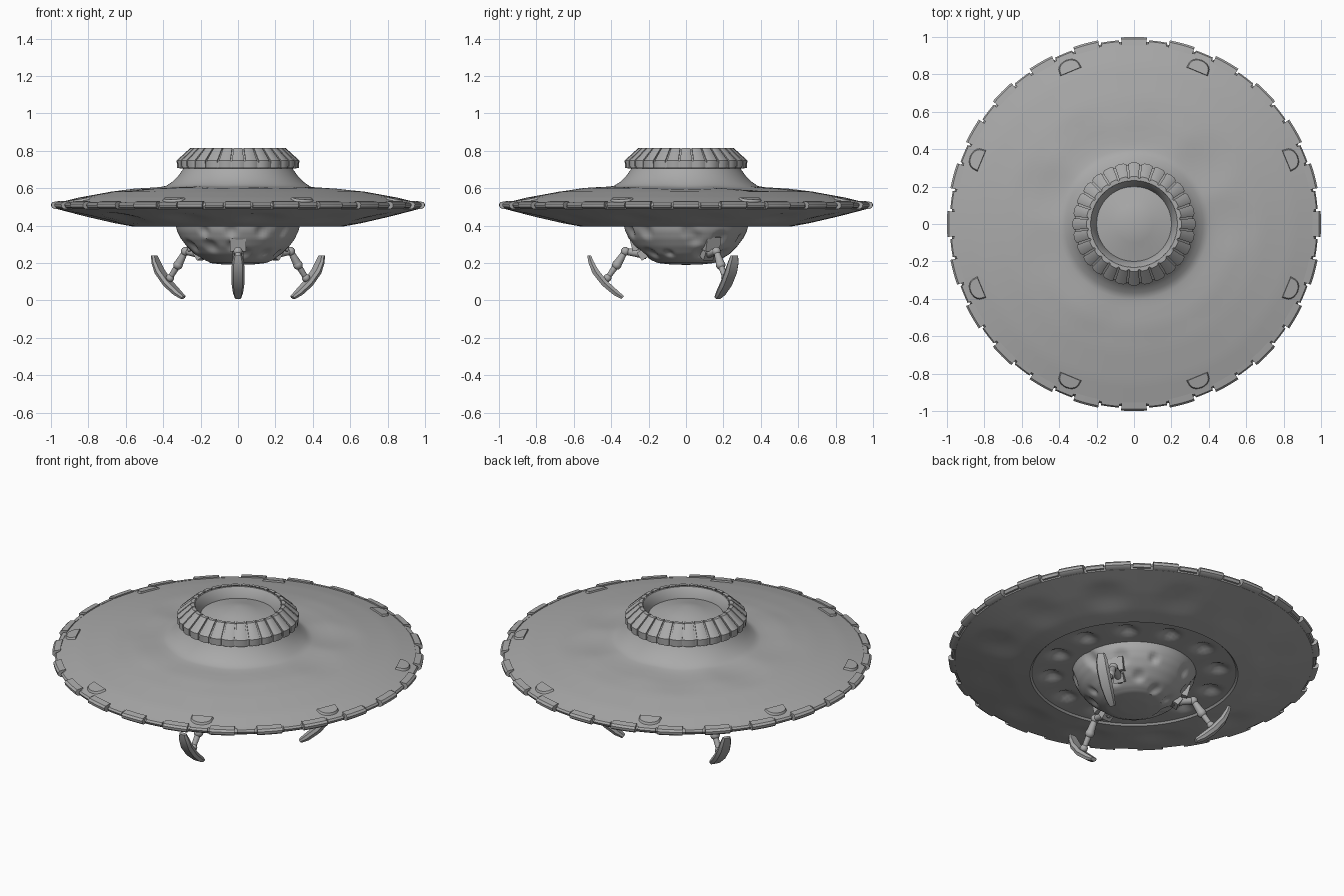
import bpy, bmesh, math, random
from mathutils import Vector, Matrix

cube = bpy.data.objects.get("Cube")
if cube:
    bpy.data.objects.remove(cube, do_unlink=True)

random.seed(4)
TAU = math.tau
metal = bpy.data.materials.new("grey metal")
metal.use_nodes = True
metal.diffuse_color = (0.4, 0.4, 0.4, 1)
metal.node_tree.nodes["Principled BSDF"].inputs["Base Color"].default_value = (0.4, 0.4, 0.4, 1)


def finish(name, bm, angle=35):
    bmesh.ops.remove_doubles(bm, verts=bm.verts, dist=1e-5)
    bmesh.ops.recalc_face_normals(bm, faces=bm.faces)
    mesh = bpy.data.meshes.new(name)
    bm.to_mesh(mesh)
    bm.free()
    obj = bpy.data.objects.new(name, mesh)
    bpy.context.collection.objects.link(obj)
    mesh.materials.append(metal)
    bpy.ops.object.select_all(action="DESELECT")
    obj.select_set(True)
    bpy.context.view_layer.objects.active = obj
    bpy.ops.object.shade_smooth_by_angle(angle=math.radians(angle))
    return obj


def polar(r, a, z):
    return Vector((r * math.cos(a), r * math.sin(a), z))


def refine(points, step):
    """Add points along a profile so dents have vertices to move."""
    out = [points[0]]
    for p, q in zip(points, points[1:]):
        n = max(1, math.ceil(math.dist(p, q) / step))
        out += [(p[0] + (q[0] - p[0]) * i / n, p[1] + (q[1] - p[1]) * i / n) for i in range(1, n + 1)]
    return out


def lathe(name, profile, segments=96, dents=(), angle=35):
    """Spin an (r, z) profile; each dent is (centre, radius, depth vector)."""
    bm = bmesh.new()
    rings = [[bm.verts.new(polar(r, TAU * i / segments, z)) for i in range(segments)] for r, z in profile]
    for low, high in zip(rings, rings[1:]):
        for i in range(segments):
            j = (i + 1) % segments
            bm.faces.new((low[i], low[j], high[j], high[i]))
    for v in bm.verts:
        start = v.co.copy()
        for centre, radius, push in dents:
            d = (start - centre).length / radius
            if d < 1:
                v.co += push * (1 - d * d) ** 2
    bmesh.ops.dissolve_degenerate(bm, dist=1e-5, edges=bm.edges)
    return finish(name, bm, angle)


def add_sector(bm, section, mid, span, steps=4, pinch=0.0):
    """Sweep a closed (r, z) section through an arc, with optional sunken ends."""
    rings = []
    for i in range(steps + 1):
        t = i / steps - 0.5
        drop = pinch if i in (0, steps) else 0
        rings.append([bm.verts.new(polar(r - drop, mid + span * t, z)) for r, z in section])
    n = len(section)
    for a, b in zip(rings, rings[1:]):
        for k in range(n):
            bm.faces.new((a[k], a[(k + 1) % n], b[(k + 1) % n], b[k]))
    bm.faces.new(rings[0])
    bm.faces.new(rings[-1])


# Saucer top with gentle uneven bulges
waves = [(polar(0.5, a, 0.6), 0.19, Vector((0, 0, random.uniform(-0.012, 0.007))))
         for a in [TAU * k / 9 for k in range(9)]]
top = [(0.975, 0.505), (0.965, 0.522), (0.85, 0.55), (0.68, 0.581), (0.55, 0.598), (0.42, 0.606),
       (0.385, 0.612), (0.35, 0.635), (0.32, 0.665), (0.295, 0.70), (0.28, 0.73)]
lathe("saucer_top", refine(top, 0.035), dents=waves)

# Saucer underside: wavy skirt and a ring of round hollows
hollows = [(polar(0.45, TAU * (k + 0.5) / 12, 0.405), 0.075, Vector((0, 0, 0.03))) for k in range(12)]
ripples = [(polar(0.77, TAU * (k + 0.3) / 12, 0.44), 0.15, Vector((0, 0, random.uniform(0.004, 0.018))))
           for k in range(12)]
under = [(0.975, 0.505), (0.965, 0.488), (0.8, 0.445), (0.66, 0.413), (0.56, 0.395), (0.55, 0.405), (0.32, 0.405)]
lathe("saucer_underside", refine(under, 0.025), 128, hollows + ripples)

# Belly bowl with scattered craters
bowl = [(0.335, 0.41), (0.325, 0.37), (0.305, 0.33), (0.275, 0.29), (0.235, 0.25), (0.185, 0.215),
        (0.15, 0.2), (0.08, 0.192), (0, 0.19)]
craters = []
for k in range(24):
    r, z = bowl[1 + k % 5]
    c = polar(r, k * 2.4 + random.uniform(-0.2, 0.2), z)
    inward = Vector((-c.x, -c.y, 0.1)).normalized()
    craters.append((c, random.uniform(0.035, 0.06), inward * 0.018))
lathe("belly_bowl", refine(bowl, 0.015), 128, craters)

# Collar body and the shallow cone inside it
collar = [(0.28, 0.705), (0.315, 0.708), (0.315, 0.745), (0.245, 0.808), (0.232, 0.808), (0.2, 0.76), (0.2, 0.735)]
lathe("collar", collar)
lathe("hatch_cone", [(0.205, 0.752), (0.1, 0.775), (0, 0.8)], 64, angle=20)

# Overlapping ribs around the collar
ribs = bmesh.new()
rib = [(0.305, 0.705), (0.326, 0.709), (0.328, 0.748), (0.255, 0.815), (0.235, 0.815), (0.3, 0.74)]
for k in range(28):
    add_sector(ribs, rib, TAU * k / 28, TAU / 28 * 0.86, pinch=0.006)
finish("collar_ribs", ribs, 25)

# Rim clamps, with slimmer strips between them
clamps, strips = bmesh.new(), bmesh.new()
clamp = [(0.955, 0.488), (0.985, 0.49), (0.998, 0.5), (1.0, 0.515), (0.99, 0.526), (0.955, 0.532)]
strip = [(0.955, 0.492), (0.978, 0.496), (0.985, 0.51), (0.978, 0.521), (0.955, 0.526)]
for k in range(24):
    add_sector(clamps, clamp, TAU * k / 24, 0.138)
    add_sector(strips, strip, TAU * (k + 0.5) / 24, 0.1)
finish("rim_clamps", clamps)
finish("rim_strips", strips)

# Eight low arched covers near the rim
covers = bmesh.new()
for k in range(8):
    a = TAU * (k + 0.5) / 8
    arch = [(-0.065, -0.025), (0.065, -0.025)] + [
        (0.062 * math.cos(t), 0.045 * math.sin(t)) for t in [math.pi * i / 10 for i in range(11)]]
    spin = Matrix.Rotation(a - math.pi / 2, 3, "Z")
    layers = []
    for size, lift in ((1, -0.01), (0.85, 0.008)):
        layers.append([covers.verts.new(spin @ Vector((x * size, 0.905 + y * size, 0.539 - 0.21 * y * size + lift)))
                       for x, y in arch])
    for i in range(len(arch)):
        j = (i + 1) % len(arch)
        covers.faces.new((layers[0][i], layers[0][j], layers[1][j], layers[1][i]))
    covers.faces.new(layers[1])
finish("rim_covers", covers)


# Landing legs, drawn in a plane where r points outward, then spun into place
def add_tube(bm, p, q, r1, r2, spin):
    a, b = Vector((p[0], 0, p[1])), Vector((q[0], 0, q[1]))
    turn = (b - a).to_track_quat("Z", "Y").to_matrix().to_4x4()
    bmesh.ops.create_cone(bm, cap_ends=True, segments=14, radius1=r1, radius2=r2, depth=(b - a).length,
                          matrix=spin @ Matrix.Translation((a + b) / 2) @ turn)


def add_ball(bm, p, r, spin):
    bmesh.ops.create_uvsphere(bm, u_segments=14, v_segments=8, radius=r,
                              matrix=spin @ Matrix.Translation((p[0], 0, p[1])))


def add_box(bm, p, size, tilt, spin):
    bmesh.ops.create_cube(bm, size=1, matrix=spin @ Matrix.Translation((p[0], 0, p[1]))
                          @ Matrix.Rotation(tilt, 4, "Y") @ Matrix.Diagonal((*size, 1)))


# Foot stations: r, z, half width, half thickness, direction angle of the thickness
foot_path = [(0.518, 0.24, 0.022, 0.010, 0.1), (0.508, 0.205, 0.032, 0.014, 0.3), (0.485, 0.155, 0.036, 0.018, 0.6),
             (0.435, 0.092, 0.035, 0.018, 0.85), (0.375, 0.04, 0.027, 0.016, 0.85), (0.338, 0.015, 0.018, 0.010, 0.8)]

for label, degrees in (("front", -90), ("left", 30), ("right", 150)):
    spin = Matrix.Rotation(math.radians(degrees), 4, "Z")
    arm = bmesh.new()
    hip, knee, mid, ankle = (0.21, 0.245), (0.325, 0.262), (0.37, 0.19), (0.42, 0.12)
    add_tube(arm, hip, knee, 0.025, 0.017, spin)
    add_tube(arm, knee, mid, 0.015, 0.024, spin)
    add_tube(arm, mid, ankle, 0.017, 0.014, spin)
    for joint, size in ((knee, 0.024), (mid, 0.026), (ankle, 0.022)):
        add_ball(arm, joint, size, spin)
    finish(label + "_leg", arm)

    mount = bmesh.new()
    add_box(mount, (0.27, 0.305), (0.05, 0.085, 0.075), 0.25, spin)
    add_box(mount, (0.225, 0.25), (0.06, 0.06, 0.05), 0.6, spin)
    finish(label + "_leg_mount", mount)

    foot = bmesh.new()
    rings = []
    for r, z, w, t, d in foot_path:
        out = Vector((math.cos(d), 0, -math.sin(d))) * t
        side = Vector((0, w, 0))
        c = Vector((r, 0, z))
        ring = [c + out + side * 0.7, c + side, c - out + side * 0.8, c - out - side * 0.8, c - side,
                c + out - side * 0.7]
        rings.append([foot.verts.new(spin @ p) for p in ring])
    for a, b in zip(rings, rings[1:]):
        for k in range(6):
            foot.faces.new((a[k], a[(k + 1) % 6], b[(k + 1) % 6], b[k]))
    foot.faces.new(rings[0])
    foot.faces.new(rings[-1])
    finish(label + "_foot", foot)
